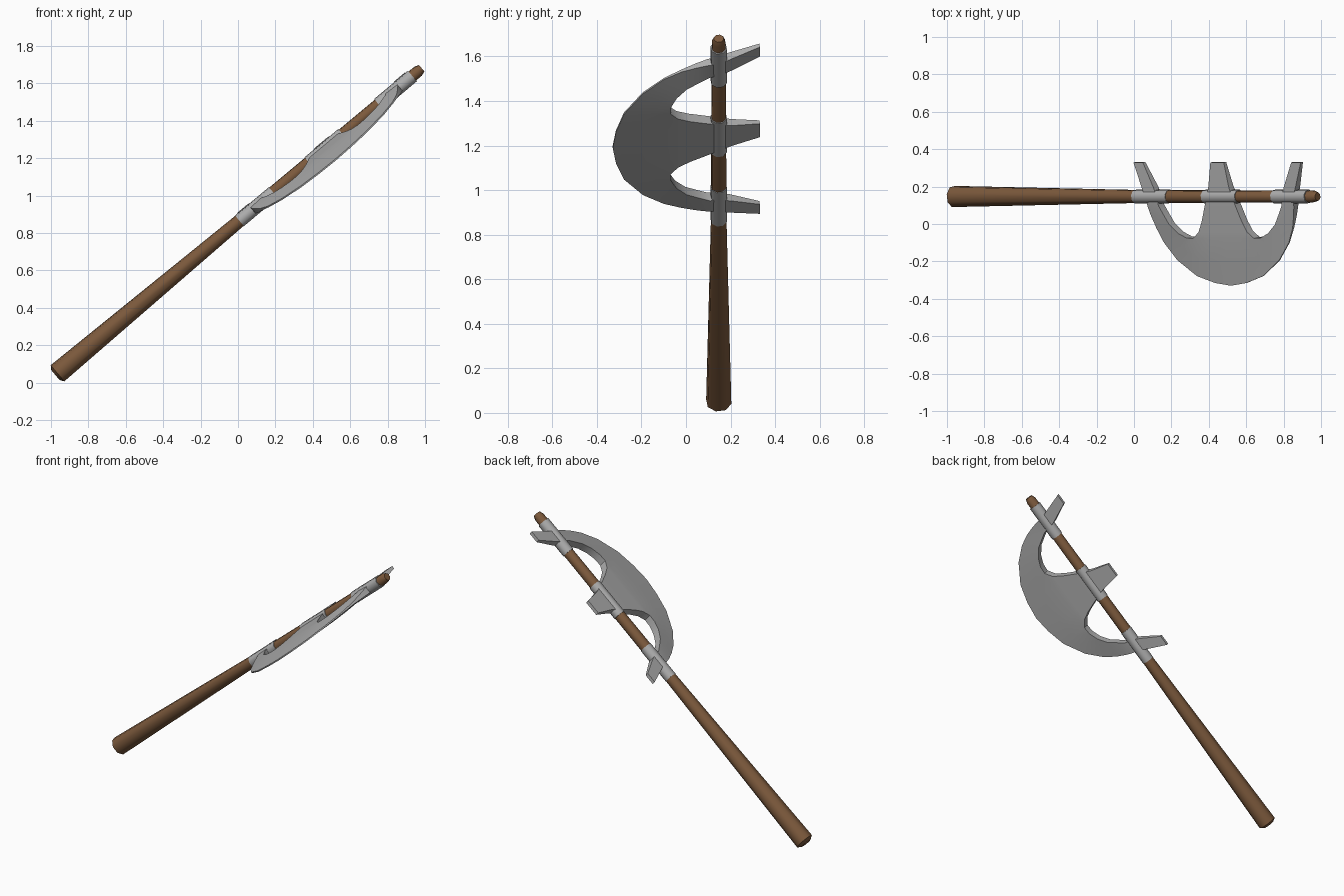
import bpy, bmesh, math
from mathutils import Matrix, Vector

if "Cube" in bpy.data.objects:
    bpy.data.objects.remove(bpy.data.objects["Cube"])

# Frame of the weapon: u along the shaft, v towards the cutting edge
PITCH, ROLL = math.radians(39.95), math.radians(9.5)
BASE = Vector((-0.965, 0.147, 0.05))
u = Vector((math.cos(PITCH), 0, math.sin(PITCH)))
n = Vector((-math.sin(PITCH), 0, math.cos(PITCH)))
v = Vector((0, -math.cos(ROLL), 0)) - n * math.sin(ROLL)
w = u.cross(v)
MID = 1.872


def frame(s):
    m = Matrix((u, v, w)).transposed().to_4x4()
    m.translation = BASE + u * s
    return m


def material(name, colour):
    m = bpy.data.materials.new(name)
    m.diffuse_color = (*colour, 1)
    m.use_nodes = True
    m.node_tree.nodes["Principled BSDF"].inputs["Base Color"].default_value = m.diffuse_color
    return m


wood = material("brown wood", (0.2, 0.1, 0.045))
steel = material("grey steel", (0.42, 0.42, 0.42))


def finish(name, bm, mat, s, angle):
    bmesh.ops.recalc_face_normals(bm, faces=bm.faces)
    me = bpy.data.meshes.new(name)
    bm.to_mesh(me)
    bm.free()
    me.materials.append(mat)
    ob = bpy.data.objects.new(name, me)
    bpy.context.collection.objects.link(ob)
    ob.matrix_world = frame(s)
    bpy.ops.object.select_all(action='DESELECT')
    ob.select_set(True)
    bpy.context.view_layer.objects.active = ob
    bpy.ops.object.shade_smooth_by_angle(angle=math.radians(angle))
    return ob


def rod(name, profile, mat, s=0, sides=8):
    """Turned bar along local x from (position, radius) pairs."""
    bm = bmesh.new()
    rings = []
    for x, r in profile:
        rings.append([bm.verts.new((x, r * math.cos(a), r * math.sin(a)))
                      for a in (2 * math.pi * (i + 0.5) / sides for i in range(sides))])
    for a, b in zip(rings, rings[1:]):
        for i in range(sides):
            j = (i + 1) % sides
            bm.faces.new((a[i], a[j], b[j], b[i]))
    bm.faces.new(rings[0])
    bm.faces.new(rings[-1])
    return finish(name, bm, mat, s, 50)


# Wooden shaft, thick at the grip end
rod("shaft", [(-0.015, 0.035), (0, 0.058), (1.27, 0.036), (2.515, 0.032), (2.54, 0.023)], wood)

# Steel collars where the blade meets the shaft
for label, off in (("lower", -0.485), ("middle", 0), ("upper", 0.485)):
    rod(label + "_collar", [(-0.118, 0.038), (0.118, 0.038)], steel, MID + off)

# Blade half outline: (distance from middle, distance from shaft)
inner = [(.517, -.186), (.455, -.054), (.435, 0), (.43, .045), (.404, .09), (.368, .149),
         (.315, .195), (.26, .22), (.212, .223), (.17, .19), (.14, .133), (.112, .06),
         (.085, -.01), (.07, -.06), (.047, -.186)]
outer = [(.583, -.186), (.537, -.054), (.515, 0), (.51, .05), (.498, .1), (.475, .17),
         (.435, .25), (.355, .345), (.23, .431), (.11, .468), (0, .483)]


def half_thickness(y, rim):
    if y < 0:
        return 0.024 + 0.014 * y / 0.186
    return 0.024 - rim * 0.02 * min(1, y / 0.2)


points, index = [], {}


def pt(x, y, rim=0):
    key = (round(x, 4), round(y, 4))
    if key not in index:
        index[key] = len(points)
        points.append((x, y, half_thickness(y, rim)))
    return index[key]


def between(a, b, f):
    return pt(a[0] + (b[0] - a[0]) * f, a[1] + (b[1] - a[1]) * f, f)


quads = []
# crescent arm with its prong, then the core of the blade
core_in = [(.106, .225), (0, .225)]
edge_in = inner[:9] + core_in
for i in range(len(outer) - 1):
    for f, g in ((0, .5), (.5, 1)):
        quads.append((between(edge_in[i], outer[i], f), between(edge_in[i], outer[i], g),
                      between(edge_in[i + 1], outer[i + 1], g),
                      between(edge_in[i + 1], outer[i + 1], f)))
# middle neck and prong
neck = [[pt(*p), pt(p[0] / 2 if k else .106, p[1] if k else .225), pt(0, p[1] if k else .225)]
        for k, p in enumerate(inner[8:])]
for a, b in zip(neck, neck[1:]):
    for k in (0, 1):
        quads.append((a[k], a[k + 1], b[k + 1], b[k]))

bm = bmesh.new()
front = [bm.verts.new((x, y, t)) for x, y, t in points]
back = [bm.verts.new((x, y, -t)) for x, y, t in points]
uses = {}
for q in quads:
    bm.faces.new([front[i] for i in q])
    bm.faces.new([back[i] for i in reversed(q)])
    for a, b in zip(q, q[1:] + q[:1]):
        uses.setdefault(frozenset((a, b)), []).append((a, b))
# rim walls, left open on the mirror line
for pairs in uses.values():
    a, b = pairs[0]
    if len(pairs) == 1 and max(points[a][0], points[b][0]) > 1e-5:
        bm.faces.new((front[b], front[a], back[a], back[b]))
blade = finish("blade", bm, steel, MID, 35)
mirror = blade.modifiers.new("mirror", 'MIRROR')
mirror.use_axis = (True, False, False)
